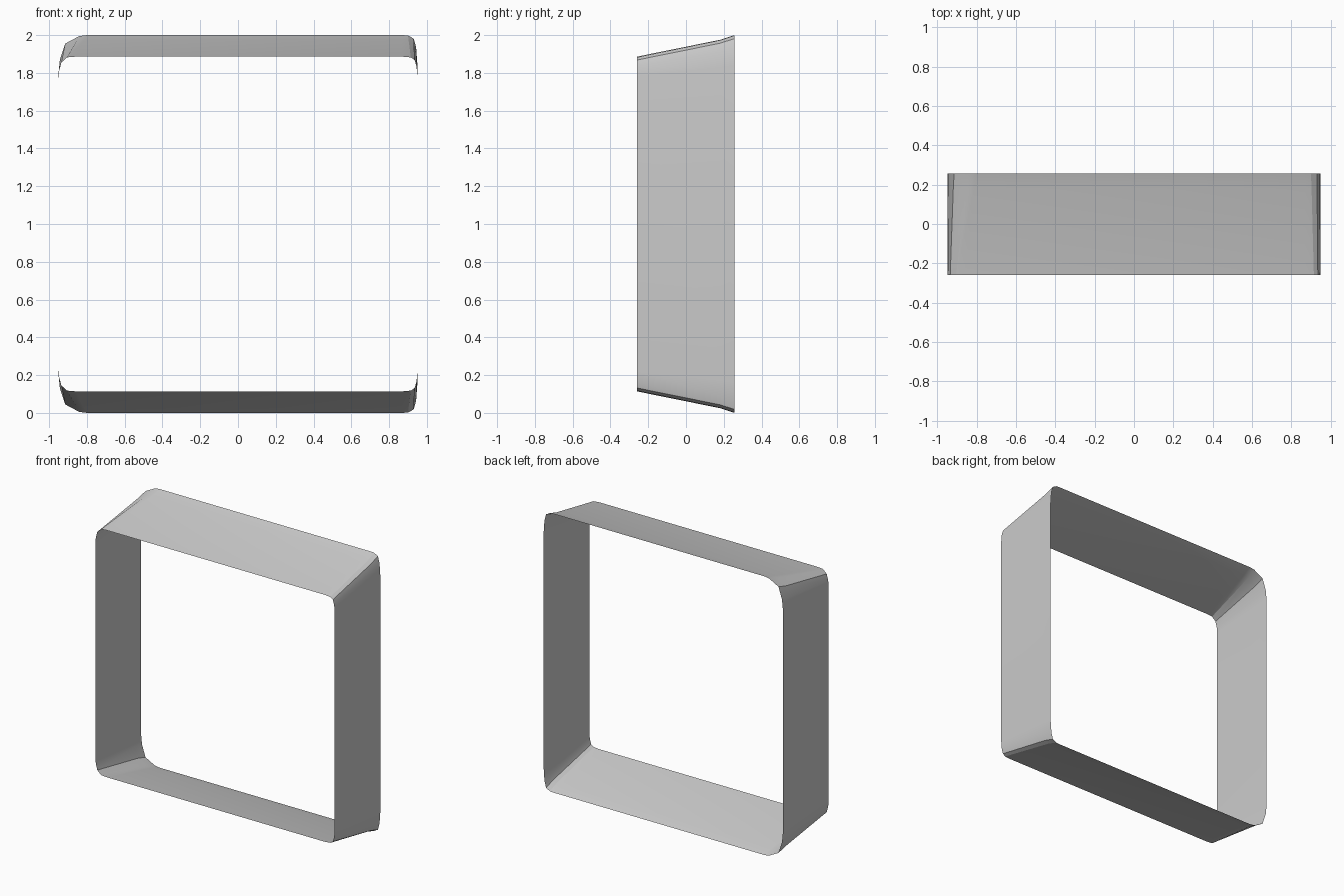
import bpy, bmesh

if "Cube" in bpy.data.objects:
    bpy.data.objects.remove(bpy.data.objects["Cube"])

# Upper half outline of each end of the band, left to right, as (x, z)
FRONT = [(-0.95, 1.76), (-0.947, 1.81), (-0.935, 1.855), (-0.905, 1.882), (-0.86, 1.886),
         (0.87, 1.886), (0.915, 1.882), (0.935, 1.868), (0.945, 1.835), (0.95, 1.78)]
BACK = [(-0.95, 1.80), (-0.943, 1.87), (-0.915, 1.955), (-0.84, 1.995), (-0.80, 2.0),
        (0.87, 2.0), (0.90, 1.998), (0.93, 1.982), (0.943, 1.935), (0.95, 1.84)]


def outline(half):
    """Close the upper half with its reflection about z = 1."""
    return half + [(x, 2 - z) for x, z in reversed(half)]


def blend(a, b, t):
    return [(p[0] + (q[0] - p[0]) * t, p[1] + (q[1] - p[1]) * t) for p, q in zip(a, b)]


# Tapered open frame band: front rim, flare line near the back, back rim
sections = [(-0.26, FRONT), (0.18, blend(FRONT, BACK, 0.78)), (0.258, BACK)]
bm = bmesh.new()
rings = [[bm.verts.new((x, y, z)) for x, z in outline(half)] for y, half in sections]
for a, b in zip(rings, rings[1:]):
    n = len(a)
    for i in range(n):
        j = (i + 1) % n
        bm.faces.new((a[i], b[i], b[j], a[j]))
bm.normal_update()
top = max(bm.faces, key=lambda f: f.calc_center_median().z)
if top.normal.z < 0:
    bmesh.ops.reverse_faces(bm, faces=bm.faces[:])

mesh = bpy.data.meshes.new("frame_band")
bm.to_mesh(mesh)
bm.free()
band = bpy.data.objects.new("frame_band", mesh)
bpy.context.collection.objects.link(band)

# Soft corners
bpy.context.view_layer.objects.active = band
band.select_set(True)
bpy.ops.object.shade_smooth_by_angle(angle=0.4)
